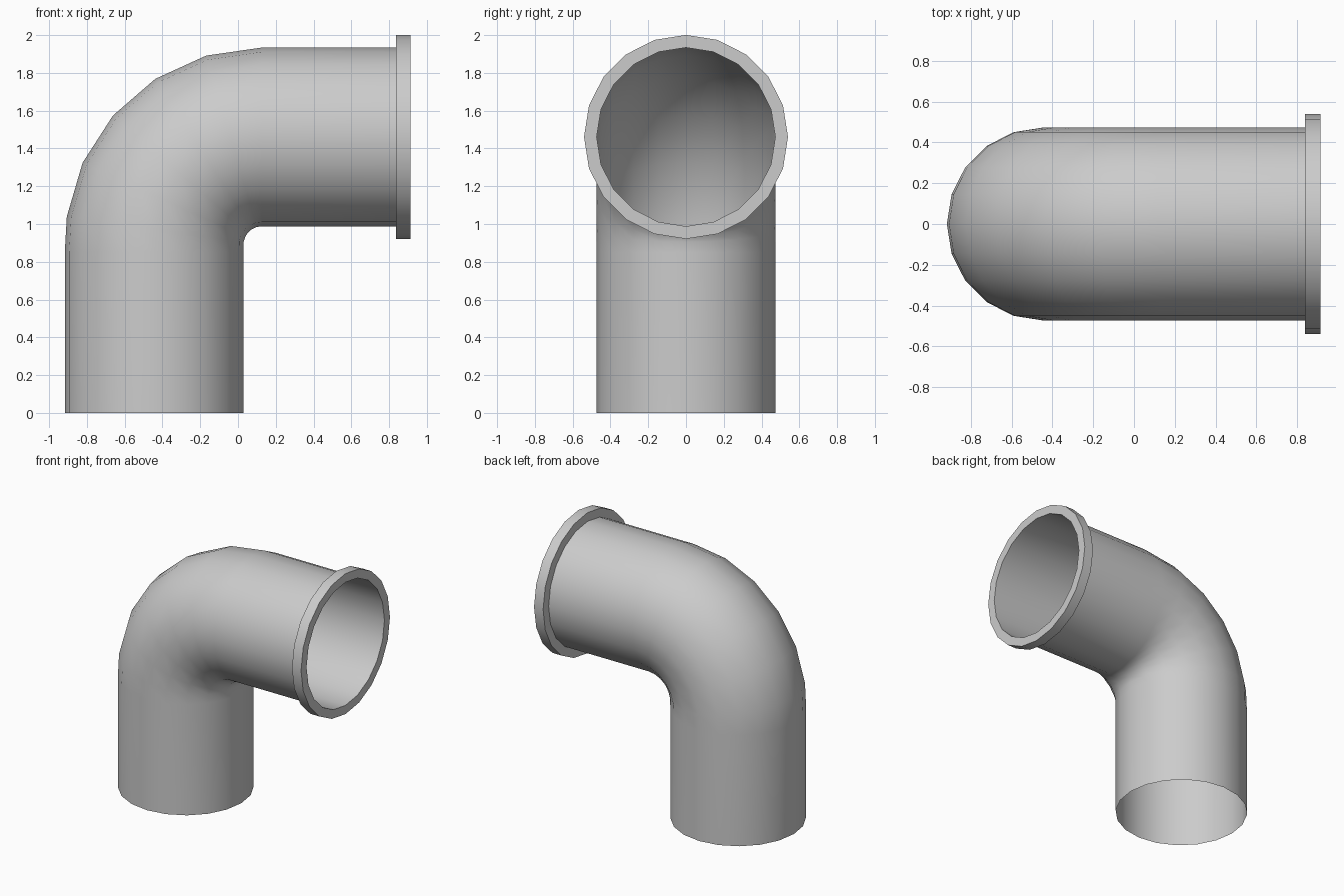
import bpy
import math

if "Cube" in bpy.data.objects:
    bpy.data.objects.remove(bpy.data.objects["Cube"])

SIDES = 20
BORE = 0.473      # pipe radius
RIM = 0.54        # flange radius
AXIS_X = -0.444   # vertical leg centre
AXIS_Z = 1.461    # horizontal leg centre


def loft(name, rings, closed=False):
    """Skin rings given as (x, z, turn angle in degrees, radius)."""
    verts, faces = [], []
    for x, z, turn, r in rings:
        a = math.radians(turn)
        for j in range(SIDES):
            t = 2 * math.pi * j / SIDES
            out = r * math.cos(t)
            verts.append((x - out * math.cos(a), r * math.sin(t), z + out * math.sin(a)))
    n = len(rings)
    for i in range(n if closed else n - 1):
        k = (i + 1) % n
        for j in range(SIDES):
            m = (j + 1) % SIDES
            faces.append((i * SIDES + j, k * SIDES + j, k * SIDES + m, i * SIDES + m))
    mesh = bpy.data.meshes.new(name)
    mesh.from_pydata(verts, [], faces)
    mesh.update()
    obj = bpy.data.objects.new(name, mesh)
    bpy.context.collection.objects.link(obj)
    bpy.ops.object.select_all(action='DESELECT')
    obj.select_set(True)
    bpy.context.view_layer.objects.active = obj
    bpy.ops.object.shade_smooth_by_angle(angle=math.radians(35))
    return obj


# Elbow pipe: open thin tube, vertical leg, bend, horizontal leg
bend = 0.57
cx, cz = AXIS_X + bend, AXIS_Z - bend
path = [(AXIS_X, 0, 0, BORE), (AXIS_X, 0.85, 0, BORE)]
for i in range(6):
    deg = 90 - 16.36 * (5 - i)
    a = math.radians(deg)
    path.append((cx - bend * math.cos(a), cz + bend * math.sin(a), deg, BORE))
path.append((0.837, AXIS_Z, 90, BORE))
loft("elbow_pipe", path)

# Flange collar at the mouth
profile = [(0.837, BORE), (0.837, RIM), (0.914, RIM), (0.914, BORE)]
loft("mouth_flange", [(x, AXIS_Z, 90, r) for x, r in profile], closed=True)
